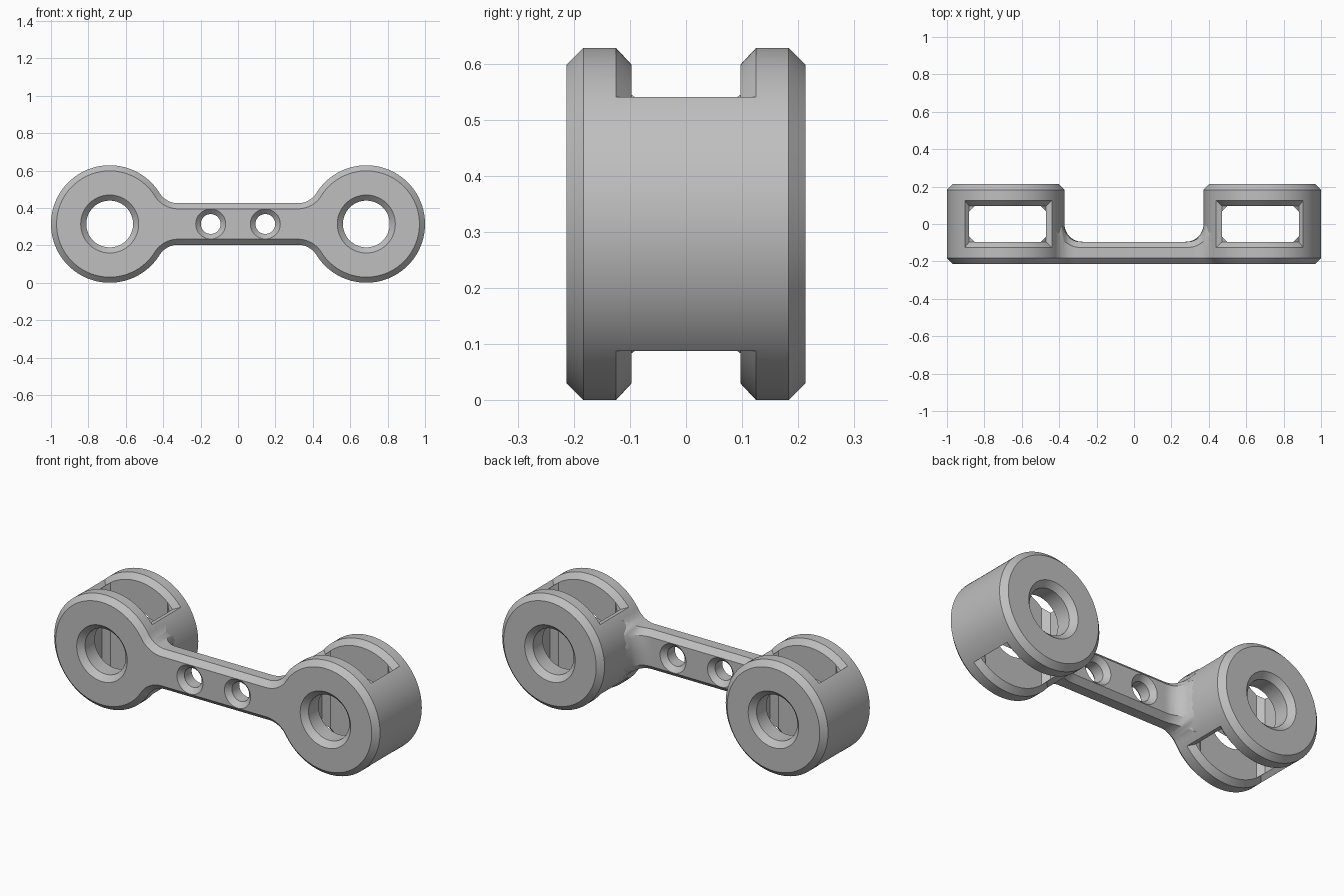
import bpy, bmesh
from math import sin, cos, pi, sqrt, asin, hypot, radians

cube = bpy.data.objects.get("Cube")
if cube:
    bpy.data.objects.remove(cube)

HUB_X, R, HALF = 0.686, 0.314, 0.213      # hub centre, radius, half depth
MID = R                                   # height of the centre line
CH = 0.03                                 # chamfer size
BAR_H, BAR_BACK = 0.111, -0.095           # bar half height, back face
FIL, FIL_X = 0.1175, 0.32                 # outline fillet radius and start

grey = bpy.data.materials.new("grey_plastic")
grey.use_nodes = True
colour = (0.52, 0.52, 0.52, 1)
grey.diffuse_color = colour
grey.node_tree.nodes["Principled BSDF"].inputs["Base Color"].default_value = colour


def skin(name, rings, cyclic=False):
    """Join equal point rings with quads; cap the ends unless cyclic."""
    bm = bmesh.new()
    loops = [[bm.verts.new(p) for p in ring] for ring in rings]
    pairs = list(zip(loops, loops[1:])) + ([(loops[-1], loops[0])] if cyclic else [])
    for a, b in pairs:
        for i in range(len(a)):
            j = (i + 1) % len(a)
            bm.faces.new((a[i], a[j], b[j], b[i]))
    if not cyclic:
        bm.faces.new(loops[0])
        bm.faces.new(loops[-1])
    bmesh.ops.recalc_face_normals(bm, faces=bm.faces)
    mesh = bpy.data.meshes.new(name)
    bm.to_mesh(mesh)
    bm.free()
    mesh.materials.append(grey)
    ob = bpy.data.objects.new(name, mesh)
    bpy.context.collection.objects.link(ob)
    return ob


def turned(name, profile, x, cyclic=False, n=96):
    """Turn (radius, y) points about an axis along y."""
    return skin(name, [[(x + r * cos(2 * pi * i / n), y, MID + r * sin(2 * pi * i / n))
                        for i in range(n)] for r, y in profile], cyclic)


def cut(ob, cutter):
    cutter.hide_render = True
    mod = ob.modifiers.new("cut", 'BOOLEAN')
    mod.operation, mod.solver, mod.object = 'DIFFERENCE', 'EXACT', cutter
    bpy.context.view_layer.objects.active = ob
    bpy.ops.object.modifier_apply(modifier=mod.name)
    bpy.data.objects.remove(cutter)


def smooth(ob):
    bpy.ops.object.select_all(action='DESELECT')
    ob.select_set(True)
    bpy.context.view_layer.objects.active = ob
    bpy.ops.object.shade_smooth_by_angle(angle=radians(25))


# Slot through each hub: straight shaft with chamfered corners
IN, OUT, SLOT_Y = 0.47, 0.882, 0.097


def slot_shaft(side):
    c = CH
    corners = [(IN + c, -SLOT_Y), (OUT - c, -SLOT_Y), (OUT, c - SLOT_Y), (OUT, SLOT_Y - c),
               (OUT - c, SLOT_Y), (IN + c, SLOT_Y), (IN, SLOT_Y - c), (IN, c - SLOT_Y)]
    return skin("slot_cutter", [[(side * x, y, z) for x, y in corners] for z in (-0.1, 0.8)])


# Flared mouth of the slot, following the round surface
def slot_mouth(side, up, n=32):
    rings = []
    for i in range(n + 1):
        ring = []
        for r, order in ((R - CH, (-1, 1)), (R + CH, (1, -1))):
            k = (r - R + CH) / CH
            a, b, w = IN - 0.031 * k, OUT + 0.022 * k, SLOT_Y + 0.028 * k
            x = a + (b - a) * i / n
            z = sqrt(r * r - (x - HUB_X) ** 2)
            ring += [(side * x, s * w, MID + up * z) for s in order]
        rings.append(ring)
    return skin("mouth_cutter", rings)


# Hubs with a chamfered bore
BORE, RIM = 0.125, 0.155
for side, label in ((1, "left"), (-1, "right")):
    hub = turned(label + "_hub", [
        (RIM, -HALF), (R - CH, -HALF), (R, CH - HALF), (R, HALF - CH),
        (R - CH, HALF), (RIM, HALF), (BORE, HALF - CH), (BORE, CH - HALF)],
        side * HUB_X, cyclic=True)
    cut(hub, slot_shaft(side))
    for up in (1, -1):
        cut(hub, slot_mouth(side, up))
    smooth(hub)


# Connecting bar, flaring into the hubs
def back_y(x, h):
    """Back face depth, rising in a fillet close to a hub."""
    f = -BAR_BACK
    d = min(max(hypot(HUB_X - abs(x), h) - R, 0), f)
    return BAR_BACK + f - sqrt(f * f - (f - d) ** 2)


def station(x_edge, h_edge, x_face, h_face, n=10):
    ring = [(x_face, -HALF, MID - h_face), (x_edge, CH - HALF, MID - h_edge),
            (x_edge, back_y(x_edge, h_edge) - CH, MID - h_edge)]
    for i in range(n + 1):
        h = h_face * (2 * i / n - 1)
        ring.append((x_face, back_y(x_face, h), MID + h))
    return ring + [(x_edge, back_y(x_edge, h_edge) - CH, MID + h_edge),
                   (x_edge, CH - HALF, MID + h_edge), (x_face, -HALF, MID + h_face)]


half = [station(x, BAR_H, x, BAR_H - CH) for x in (0.0, 0.25, 0.275, 0.29, 0.305)]
end_angle = asin((HUB_X - FIL_X) / (R + FIL))
for i in range(17):
    a = end_angle * i / 16
    big = FIL + CH
    half.append(station(FIL_X + FIL * sin(a), BAR_H + FIL * (1 - cos(a)),
                        FIL_X + big * sin(a), BAR_H + FIL - big * cos(a)))
mirrored = [[(-x, y, z) for x, y, z in ring] for ring in half[:0:-1]]
bar = skin("connecting_bar", mirrored + half)

# Two countersunk screw holes
HOLE, SINK = 0.053, 0.027
for x in (-0.146, 0.146):
    cut(bar, turned("hole_cutter", [
        (HOLE + 2 * SINK, -HALF - SINK), (HOLE, SINK - HALF),
        (HOLE, BAR_BACK - SINK), (HOLE + 2 * SINK, BAR_BACK + SINK)], x, n=48))
smooth(bar)
